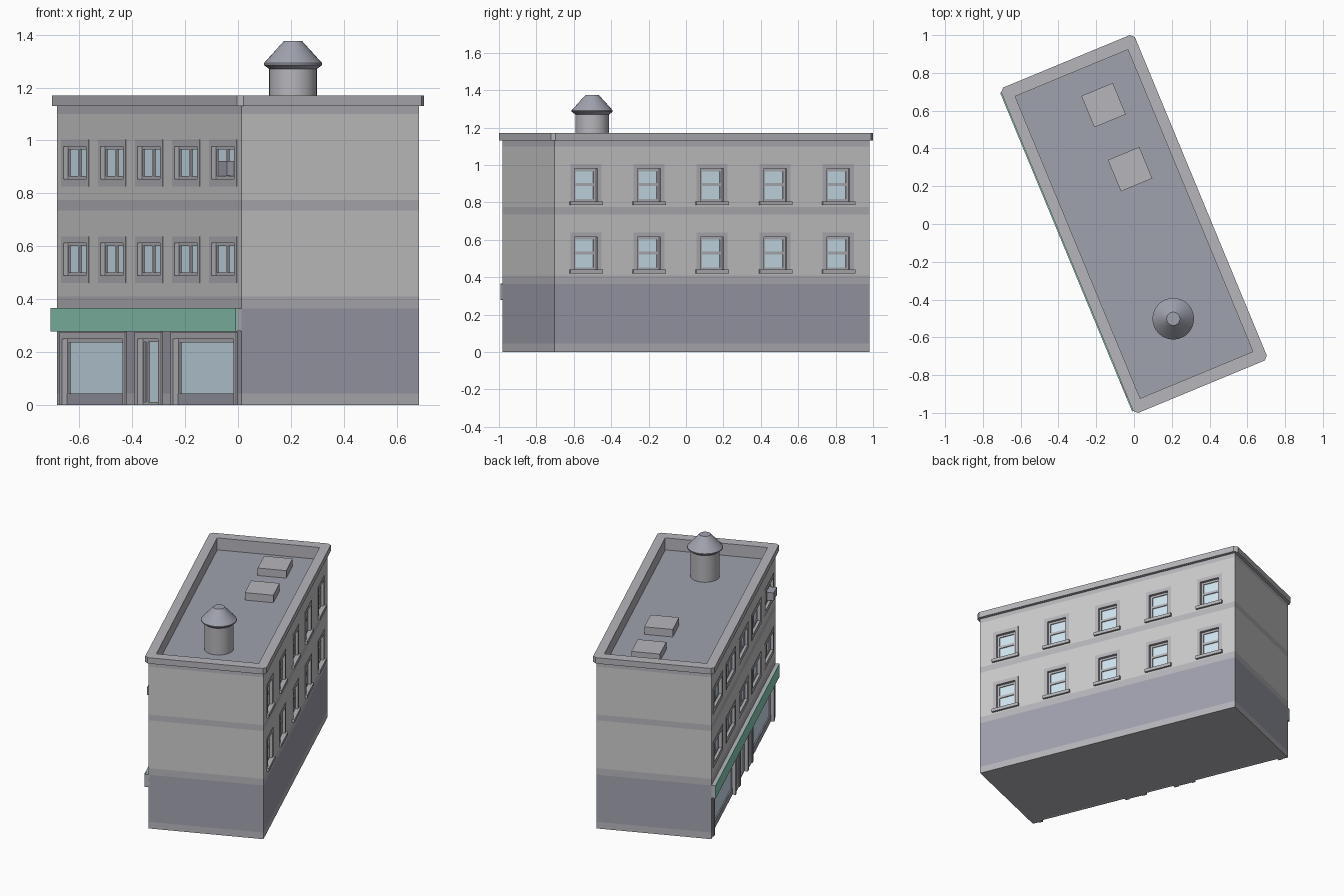
import bpy, bmesh, math

if "Cube" in bpy.data.objects:
    bpy.data.objects.remove(bpy.data.objects["Cube"])

A, B = 0.363, 0.9125            # half width and half length of the block
ROT = math.radians(22.5)        # the block stands turned on its plot
ROOF = 1.087


def mat(name, *rgb):
    m = bpy.data.materials.new(name)
    m.diffuse_color = (*rgb, 1)
    m.use_nodes = True
    m.node_tree.nodes["Principled BSDF"].inputs["Base Color"].default_value = m.diffuse_color
    return m


MID = mat("trim_grey", 0.47, 0.47, 0.50)
LIGHT = mat("wall_grey", 0.70, 0.70, 0.69)
DARK = mat("slate", 0.35, 0.36, 0.42)
GLASS = mat("glass_blue", 0.64, 0.80, 0.90)
GREEN = mat("sign_green", 0.28, 0.64, 0.50)


def finish(name, bm, *mats):
    bmesh.ops.recalc_face_normals(bm, faces=bm.faces)
    me = bpy.data.meshes.new(name)
    bm.to_mesh(me)
    bm.free()
    ob = bpy.data.objects.new(name, me)
    for m in mats:
        me.materials.append(m)
    ob.rotation_euler.z = ROT
    bpy.context.collection.objects.link(ob)
    return ob


def boxes(name, items, m):
    """One object from boxes given as (x0, x1, y0, y1, z0, z1)."""
    bm = bmesh.new()
    for x0, x1, y0, y1, z0, z1 in items:
        vs = bmesh.ops.create_cube(bm, size=1)["verts"]
        for v in vs:
            v.co.x = (x0 + x1) / 2 + v.co.x * (x1 - x0)
            v.co.y = (y0 + y1) / 2 + v.co.y * (y1 - y0)
            v.co.z = (z0 + z1) / 2 + v.co.z * (z1 - z0)
    return finish(name, bm, m)


def on_wall(side, t0, t1, z0, z1, d0, d1):
    """Box on a long wall: t along it, d outwards from its face."""
    xs = sorted((side * (A + d0), side * (A + d1)))
    return (*xs, t0, t1, z0, z1)


def stack(name, rings, mats, layer_mat):
    """Solid from a list of (outline, z) rings."""
    bm = bmesh.new()
    rows = [[bm.verts.new((x, y, z)) for x, y in pts] for pts, z in rings]
    n = len(rows[0])
    for k in range(len(rows) - 1):
        for i in range(n):
            j = (i + 1) % n
            f = bm.faces.new((rows[k][i], rows[k][j], rows[k + 1][j], rows[k + 1][i]))
            f.material_index = layer_mat[k]
    bm.faces.new(rows[0][::-1])
    bm.faces.new(rows[-1])
    return finish(name, bm, *mats)


# Collect openings, surrounds and joinery
cuts, surrounds, frames, glass, sills, panels = [], [], [], [], [], []
REC = 0.022


def window(side, t0, t1, z0, z1, margin, bar, out=0.002, upright=None, rail=None, base=None):
    floor = z0 <= 0
    cuts.append(on_wall(side, t0, t1, z0 - (0.05 if floor else 0), z1, -REC - 0.006, 0.1))
    mx, mz0, mz1 = margin
    surrounds.append(on_wall(side, t0 - mx, t1 + mx, z0 - mz0, z1 + mz1, -0.01, out))
    glass.append(on_wall(side, t0, t1, z0, z1, -REC - 0.008, -REC))
    d = (-REC - 0.004, -REC + 0.006)
    for s0, s1 in ((t0, t0 + bar), (t1 - bar, t1)):
        frames.append(on_wall(side, s0, s1, z0, z1, *d))
    for h0, h1 in ((z0, z0 + bar), (z1 - bar, z1)):
        frames.append(on_wall(side, t0, t1, h0, h1, *d))
    if upright is not None:
        frames.append(on_wall(side, upright - 0.008, upright + 0.008, z0, z1, *d))
    if rail is not None:
        frames.append(on_wall(side, t0, t1, rail - 0.008, rail + 0.008, *d))
    if base is not None:
        panels.append(on_wall(side, t0, t1, z0, base, -REC - 0.004, -REC + 0.008))


# Two upper floors, five windows on each long wall
for dz in (0, 0.365):
    for i in range(-2, 3):
        t = i * 0.365
        window(-1, t - 0.11, t + 0.11, 0.49 + dz, 0.612 + dz, (0.025, 0.028, 0.026), 0.011, upright=t)
        window(1, t - 0.066, t + 0.066, 0.438 + dz, 0.615 + dz, (0.024, 0.005, 0.025), 0.014, rail=0.53 + dz)
        sills.append(on_wall(1, t - 0.094, t + 0.094, 0.42 + dz, 0.441 + dz, -REC, 0.014))

# Shop windows and the door between them
for s in (-1, 1):
    t0, t1 = sorted((s * 0.25, s * 0.845))
    window(-1, t0, t1, 0, 0.25, (0.025, 0, 0.027), 0.014, out=0.006, base=0.045)
window(-1, -0.1, 0.1, 0, 0.25, (0.03, 0, 0.027), 0.012, out=0.006, upright=0.06)

# Block with flush coloured bands
rect = [(-A, -B), (A, -B), (A, B), (-A, B)]
levels = [0, 0.045, 0.365, 0.41, 0.735, 0.775, 1.10, 1.13]
body = stack("building_walls", [(rect, z) for z in levels], (MID, LIGHT, DARK),
             [0, 2, 0, 1, 0, 1, 0])

# Cornice with clipped corners
o, c = 0.02, 0.02
X, Y = A + o, B + o
outline = [(-X + c, -Y), (X - c, -Y), (X, -Y + c), (X, Y - c),
           (X - c, Y), (-X + c, Y), (-X, Y - c), (-X, -Y + c)]
cornice = stack("cornice", [(outline, 1.13), (outline, 1.17)], (MID,), [0])

surround = boxes("window_surrounds", surrounds, MID)

# Cut the openings and the sunken roof
cuts.append((-0.323, 0.323, -0.865, 0.865, ROOF, 1.4))
cutter = boxes("opening_cutter", cuts, MID)
cutter.hide_render = True
for ob in (body, cornice, surround):
    mod = ob.modifiers.new("openings", 'BOOLEAN')
    mod.operation = 'DIFFERENCE'
    mod.solver = 'EXACT'
    mod.object = cutter
    bpy.context.view_layer.objects.active = ob
    bpy.ops.object.modifier_apply(modifier=mod.name)
bpy.data.objects.remove(cutter)

boxes("window_glass", glass, GLASS)
boxes("window_frames", frames, MID)
boxes("window_sills", sills, MID)
boxes("shop_bulkheads", panels, DARK)

# Shop sign board, green face on a grey box
boxes("sign_box", [on_wall(-1, -B, B, 0.28, 0.365, -0.01, 0.02)], MID)
boxes("sign_face", [on_wall(-1, -B, B, 0.278, 0.367, 0.02, 0.026)], GREEN)

# Air conditioner in one upper window
boxes("air_conditioner", [on_wall(-1, -0.83, -0.745, 0.868, 0.922, -REC, 0.026)], DARK)

# Roof deck and two roof hatches
boxes("roof_deck", [(-0.322, 0.322, -0.864, 0.864, ROOF - 0.01, ROOF + 0.002)], DARK)
boxes("roof_hatches", [(0.002, 0.182, y - 0.09, y + 0.09, ROOF, 1.14) for y in (0.276, 0.643)], MID)


# Water tank and its conical lid
def circle(r, n=32):
    return [(r * math.cos(2 * math.pi * i / n), -0.543 + r * math.sin(2 * math.pi * i / n))
            for i in range(n)]


tank = stack("water_tank", [(circle(0.09), ROOF), (circle(0.09), 1.28)], (MID,), [0])
lid = stack("tank_lid", [(circle(0.09), 1.27), (circle(0.11), 1.285), (circle(0.11), 1.292),
                         (circle(0.035), 1.375)], (DARK,), [0, 0, 0])
for ob in (tank, lid):
    bpy.ops.object.select_all(action='DESELECT')
    ob.select_set(True)
    bpy.context.view_layer.objects.active = ob
    bpy.ops.object.shade_smooth_by_angle(angle=math.radians(20))
